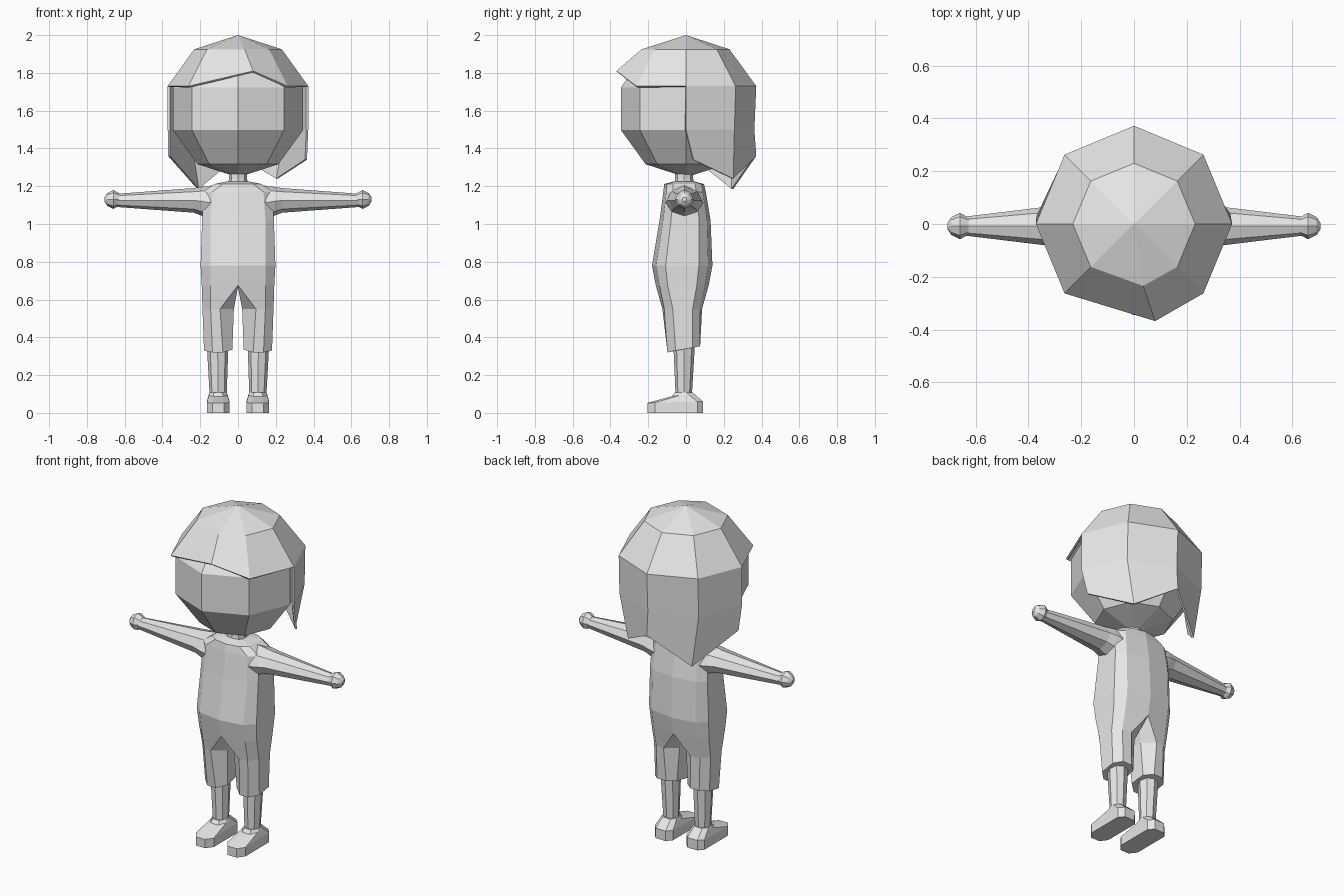
import bpy, bmesh, math
from mathutils import Vector

if "Cube" in bpy.data.objects:
    bpy.data.objects.remove(bpy.data.objects["Cube"])

grey = bpy.data.materials.new("plain_grey")
grey.diffuse_color = (0.8, 0.8, 0.8, 1)
grey.use_nodes = True
grey.node_tree.nodes["Principled BSDF"].inputs["Base Color"].default_value = grey.diffuse_color


def finish(name, bm, mirror=False):
    """Turn a bmesh into a flat shaded object, optionally mirrored in x."""
    bmesh.ops.recalc_face_normals(bm, faces=bm.faces)
    me = bpy.data.meshes.new(name)
    bm.to_mesh(me)
    bm.free()
    me.materials.append(grey)
    ob = bpy.data.objects.new(name, me)
    bpy.context.collection.objects.link(ob)
    if mirror:
        mod = ob.modifiers.new("mirror", 'MIRROR')
        mod.use_clip = True
        mod.merge_threshold = 0.0005
    return ob


def loft(name, rings, closed=True, cap_start=False, cap_end=False, mirror=False):
    """Skin a list of equally sized rings."""
    bm = bmesh.new()
    rows = [[bm.verts.new(p) for p in ring] for ring in rings]
    n = len(rows[0])
    for a, b in zip(rows, rows[1:]):
        for i in range(n if closed else n - 1):
            j = (i + 1) % n
            bm.faces.new((a[i], a[j], b[j], b[i]))
    if cap_start:
        bm.faces.new(rows[0])
    if cap_end:
        bm.faces.new(rows[-1])
    return finish(name, bm, mirror)


def octagon(cx, cy, z, rx, ry):
    return [(cx + rx * math.cos(k * math.pi / 4),
             cy + ry * math.sin(k * math.pi / 4), z) for k in range(8)]


# Head: coarse eight sided ball
bm = bmesh.new()
bmesh.ops.create_uvsphere(bm, u_segments=8, v_segments=5, radius=0.363)
bmesh.ops.translate(bm, verts=bm.verts, vec=(0, 0, 1.61))
finish("head", bm)

# Hair: cap with a raised fringe and an uneven bob behind
bm = bmesh.new()
crown = bm.verts.new((0, 0, 2.0))
upper = [bm.verts.new(p) for p in octagon(0, 0, 1.925, 0.232, 0.23)]
brim = [bm.verts.new(p) for p in octagon(0, 0, 1.73, 0.372, 0.372)]
upper[6].co = (0.035, -0.235, 1.925)
brim[6].co = (0.08, -0.368, 1.81)
middle = [bm.verts.new(p) for p in octagon(0, 0, 1.5, 0.372, 0.362)[:5]]
tips = [bm.verts.new(p) for p in ((0.365, 0.04, 1.34), (0.21, 0.25, 1.24), (0, 0.372, 1.36),
                                  (-0.215, 0.25, 1.185), (-0.37, 0.03, 1.36))]
for k in range(8):
    j = (k + 1) % 8
    bm.faces.new((crown, upper[k], upper[j]))
    bm.faces.new((upper[k], brim[k], brim[j], upper[j]))
for k in range(4):
    bm.faces.new((brim[k], middle[k], middle[k + 1], brim[k + 1]))
    bm.faces.new((middle[k], tips[k], tips[k + 1], middle[k + 1]))
hair = finish("hair", bm)
shell = hair.modifiers.new("thickness", 'SOLIDIFY')
shell.thickness = 0.012
shell.offset = -1

# Neck
loft("neck", [octagon(0, -0.01, 1.19, 0.055, 0.055), octagon(0, -0.01, 1.24, 0.048, 0.048),
              octagon(0, -0.01, 1.28, 0.048, 0.048)])


# Torso: half sections from front centre round to back centre
def half_section(z, front, back, corner, side):
    mid, depth = (front + back) / 2, (back - front) / 2
    return [(0, front, z), (corner, mid - depth * 0.86, z), (side, mid - depth * 0.55, z),
            (side, mid + depth * 0.55, z), (corner, mid + depth * 0.86, z), (0, back, z)]


hip = half_section(0.675, -0.16, 0.12, 0.145, 0.192)
loft("torso", [half_section(1.226, -0.06, 0.04, 0.035, 0.055),
               half_section(1.212, -0.115, 0.095, 0.08, 0.125),
               half_section(1.17, -0.12, 0.105, 0.135, 0.185),
               half_section(1.02, -0.14, 0.13, 0.145, 0.19),
               half_section(0.78, -0.18, 0.14, 0.145, 0.198),
               hip], closed=False, mirror=True)

# Short trouser legs, continuing the hip section
thigh = [(0.095, -0.125, 0.55), (0.145, -0.115, 0.55), (0.188, -0.07, 0.55), (0.188, 0.035, 0.55),
         (0.145, 0.075, 0.55), (0.09, 0.085, 0.55), (0.022, 0.03, 0.55), (0.022, -0.07, 0.55)]
hem = [(0.08, -0.098, 0.32), (0.135, -0.098, 0.32), (0.18, -0.055, 0.33), (0.18, 0.035, 0.345),
       (0.14, 0.075, 0.353), (0.08, 0.075, 0.353), (0.035, 0.035, 0.35), (0.03, -0.055, 0.335)]
loft("trouser_leg", [hip + [(0, 0.05, 0.665), (0, -0.08, 0.665)], thigh, hem],
     cap_end=True, mirror=True)

# Lower legs
loft("lower_leg", [octagon(0.108, -0.01, 0.36, 0.057, 0.057),
                   octagon(0.105, -0.012, 0.09, 0.045, 0.043)], mirror=True)


# Shoes: long cut-corner outline rising to the ankle
def shoe_ring(hw, front, back, zf, zb):
    pts = [(-0.5, front), (0.5, front), (1, front + 0.04), (1, back - 0.03),
           (0.55, back), (-0.55, back), (-1, back - 0.03), (-1, front + 0.04)]
    return [(0.105 + hw * x, y, zf + (zb - zf) * (y - front) / (back - front)) for x, y in pts]


loft("shoe", [shoe_ring(0.06, -0.205, 0.09, 0, 0), shoe_ring(0.06, -0.205, 0.09, 0.053, 0.06),
              shoe_ring(0.05, -0.075, 0.045, 0.088, 0.1),
              shoe_ring(0.045, -0.06, 0.035, 0.108, 0.108)],
     cap_start=True, cap_end=True, mirror=True)


# Arms and hands: octagonal sections along x
def arm_ring(x, ry, rz, cz=1.125):
    return [(x, -0.008 + a, cz + b) for a, b, _ in octagon(0, 0, 0, ry, rz)]


loft("arm", [arm_ring(0.13, 0.1, 0.095, 1.11), arm_ring(0.19, 0.095, 0.077, 1.12),
             arm_ring(0.235, 0.085, 0.065), arm_ring(0.64, 0.036, 0.035)],
     cap_start=True, cap_end=True, mirror=True)
loft("hand", [arm_ring(0.628, 0.033, 0.033, 1.13), arm_ring(0.66, 0.05, 0.05, 1.13),
              arm_ring(0.692, 0.034, 0.034, 1.13), arm_ring(0.707, 0.012, 0.012, 1.13)],
     cap_start=True, cap_end=True, mirror=True)
